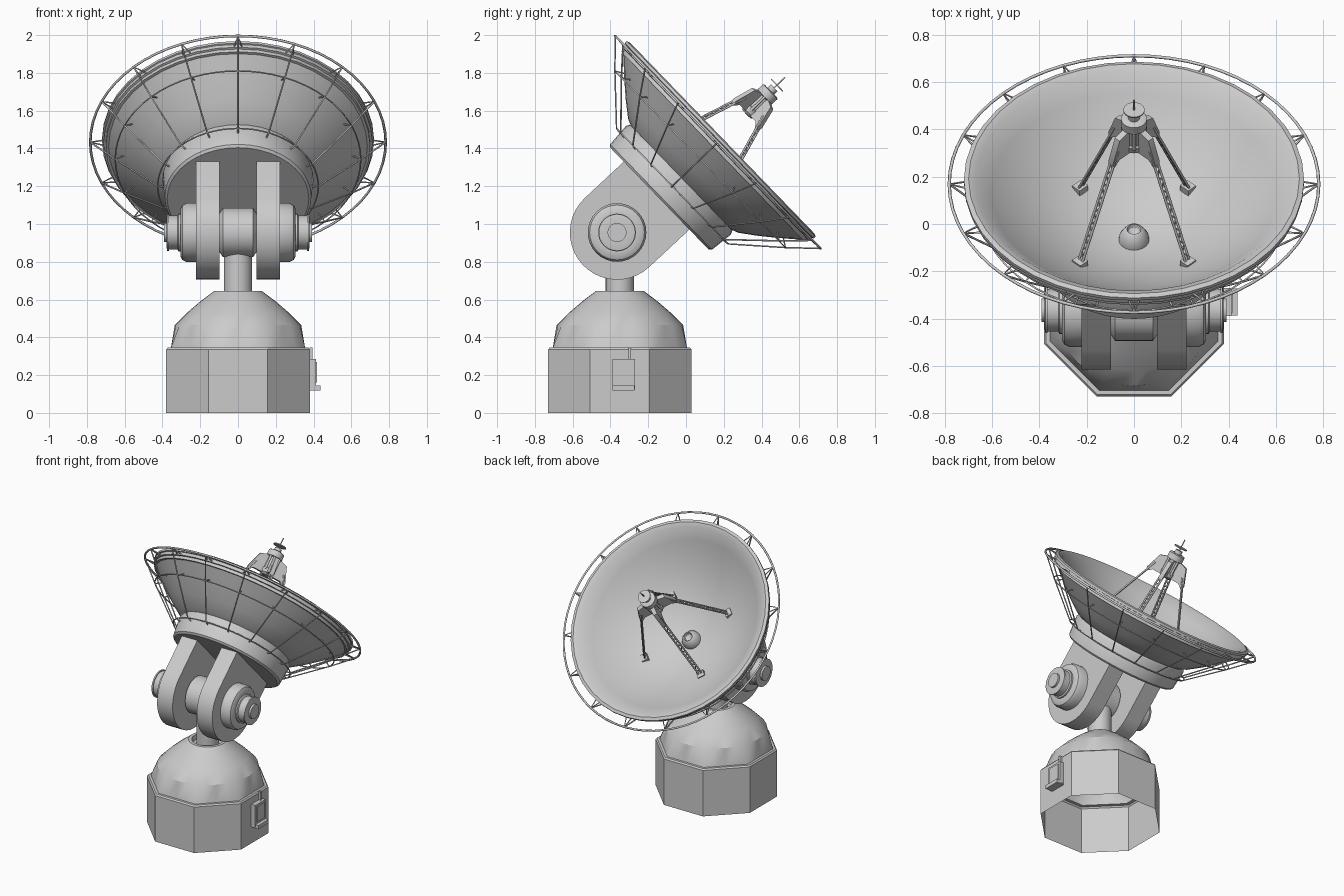
import bpy, bmesh, math
from mathutils import Matrix, Vector

if "Cube" in bpy.data.objects:
    bpy.data.objects.remove(bpy.data.objects["Cube"])

grey = bpy.data.materials.new("light_grey")
grey.diffuse_color = (0.6, 0.6, 0.6, 1)
grey.use_nodes = True
grey.node_tree.nodes["Principled BSDF"].inputs["Base Color"].default_value = grey.diffuse_color

PIVOT = Vector((0, -0.365, 0.955))
# dish frame: local z is the pointing axis, origin at the rim centre
DISH = Matrix.Translation((0, 0.183, 1.447)) @ Matrix.Rotation(math.radians(-46), 4, 'X')
AXLE = Matrix.Translation(PIVOT) @ Matrix.Rotation(math.pi / 2, 4, 'Y')
BASE = Matrix.Translation((0, -0.35, 0))


def finish(name, bm, mat=Matrix(), smooth=True, normals=True):
    if normals:
        bmesh.ops.recalc_face_normals(bm, faces=bm.faces)
    me = bpy.data.meshes.new(name)
    bm.to_mesh(me)
    bm.free()
    ob = bpy.data.objects.new(name, me)
    bpy.context.collection.objects.link(ob)
    ob.matrix_world = mat
    me.materials.append(grey)
    if smooth:
        bpy.ops.object.select_all(action='DESELECT')
        ob.select_set(True)
        bpy.context.view_layer.objects.active = ob
        bpy.ops.object.shade_smooth_by_angle(angle=math.radians(32))
    return ob


def lathe(name, profile, mat=Matrix(), n=32, turn=0.0, smooth=True, shape=None):
    """Revolve (radius, height) points about z; shape may alter the radius."""
    bm = bmesh.new()
    rings = []
    for i, (r, z) in enumerate(profile):
        if r == 0:
            rings.append([bm.verts.new((0, 0, z))] * n)
            continue
        ring = []
        for k in range(n):
            a = turn + 2 * math.pi * k / n
            q = shape(i, r, a) if shape else r
            ring.append(bm.verts.new((q * math.cos(a), q * math.sin(a), z)))
        rings.append(ring)
    for lo, hi in zip(rings, rings[1:]):
        for k in range(n):
            j = (k + 1) % n
            quad = list(dict.fromkeys((lo[k], lo[j], hi[j], hi[k])))
            if len(quad) > 2:
                bm.faces.new(quad)
    return finish(name, bm, mat, smooth)


def prism(name, pts, depth, mat):
    """Extrude a closed xy outline along z, centred."""
    bm = bmesh.new()
    f = bm.faces.new([bm.verts.new((x, y, -depth / 2)) for x, y in pts])
    ex = bmesh.ops.extrude_face_region(bm, geom=[f])
    top = [v for v in ex['geom'] if isinstance(v, bmesh.types.BMVert)]
    bmesh.ops.translate(bm, verts=top, vec=(0, 0, depth))
    return finish(name, bm, mat)


def box(name, lo, hi, mat=Matrix()):
    bm = bmesh.new()
    bmesh.ops.create_cube(bm, size=1)
    lo, hi = Vector(lo), Vector(hi)
    for v in bm.verts:
        v.co = (lo + hi) / 2 + Vector(a * b for a, b in zip(v.co, hi - lo))
    return finish(name, bm, mat, smooth=False)


def rods(name, paths, radius, mat=DISH, closed=False):
    """One tube per path."""
    cu = bpy.data.curves.new(name, 'CURVE')
    cu.dimensions = '3D'
    cu.bevel_depth, cu.bevel_resolution, cu.use_fill_caps = radius, 1, True
    for path in paths:
        sp = cu.splines.new('POLY')
        sp.points.add(len(path) - 1)
        for p, co in zip(sp.points, path):
            p.co = (*co, 1)
        sp.use_cyclic_u = closed
    cu.materials.append(grey)
    ob = bpy.data.objects.new(name, cu)
    bpy.context.collection.objects.link(ob)
    ob.matrix_world = mat


def polar(r, a, z):
    return Vector((r * math.cos(a), r * math.sin(a), z))


def circle(r, z, n=64):
    return [polar(r, 2 * math.pi * k / n, z) for k in range(n)]


# --- pedestal ---
C8 = math.cos(math.pi / 8)
lathe("base_wall", [(0.38 / C8, 0), (0.38 / C8, 0.335), (0.372 / C8, 0.345), (0.35 / C8, 0.345)],
      BASE, 8, math.pi / 8, smooth=False)


def octagon_foot(i, r, a):
    if i:
        return r
    b = (a + math.pi / 8) % (math.pi / 4) - math.pi / 8
    return r / math.cos(b)


lathe("base_dome", [(0.355, 0.345), (0.335, 0.465), (0.27, 0.53), (0.2, 0.59), (0.127, 0.645),
                    (0.105, 0.645), (0.1, 0.61), (0.075, 0.61)], BASE, 32, shape=octagon_foot)
lathe("neck", [(0.075, 0.6), (0.075, 0.9)], BASE, 24)

# --- access hatch on the right wall ---
box("hatch_box", (0.375, -0.39, 0.125), (0.412, -0.27, 0.285))
box("hatch_panel", (0.41, -0.375, 0.16), (0.418, -0.285, 0.27))
box("hatch_sill", (0.375, -0.388, 0.118), (0.437, -0.272, 0.145))
box("hatch_conduit", (0.378, -0.305, 0.28), (0.395, -0.29, 0.345))

# --- tilt joint ---
lathe("axle_drum", [(0.1, -0.1), (0.13, -0.08), (0.13, 0.08), (0.1, 0.1)], AXLE)
hub = [(0.155, 0.2), (0.155, 0.275), (0.145, 0.295), (0.125, 0.305), (0.1, 0.305), (0.1, 0.315),
       (0.09, 0.32), (0.09, 0.365), (0.097, 0.365), (0.097, 0.375), (0.08, 0.378),
       (0.05, 0.378), (0.05, 0.392), (0, 0.392)]
# arm outline in a frame whose x runs along the dish axis
ang = math.radians(43)
u, v = Vector((0, math.cos(ang), math.sin(ang))), Vector((0, -math.sin(ang), math.cos(ang)))
outline = [(0.3, -0.25)] + [(-0.25 * math.sin(t), -0.25 * math.cos(t))
                            for t in (math.pi * k / 20 for k in range(21))] + [(0.3, 0.25)]
for side, tag in ((1, "right"), (-1, "left")):
    lathe("hub_" + tag, [(r, z * side) for r, z in hub], AXLE)
    m = Matrix((u, v, u.cross(v))).transposed().to_4x4()
    prism("arm_" + tag, outline, 0.125, Matrix.Translation(PIVOT + Vector((0.16 * side, 0, 0))) @ m)

# --- dish ---
def bowl(r):
    return -0.35 + 0.35 * (r / 0.67) ** 2


lathe("collar", [(0, -0.45), (0.35, -0.45), (0.375, -0.45), (0.388, -0.438), (0.4, -0.31),
                 (0.39, -0.29), (0.36, -0.29)], DISH, 40)
shell = [(0.36, -0.30), (0.42, -0.275), (0.5, -0.215), (0.58, -0.148), (0.64, -0.095), (0.685, -0.055),
         (0.7, -0.055), (0.7, -0.035), (0.712, -0.033), (0.712, -0.012), (0.72, -0.01),
         (0.72, 0.005), (0.7, 0.012), (0.67, 0)]
inner = [0.67 * (1 - k / 10) for k in range(1, 10)] + [0]
lathe("dish", shell + [(r, bowl(r)) for r in inner], DISH, 40)
lathe("centre_horn", [(0.065, -0.35), (0.062, -0.325), (0.04, -0.29), (0.03, -0.285),
                      (0.025, -0.3), (0, -0.32)], DISH, 20)

# --- rear frame: hoop, ribs and struts ---
rods("outer_hoop", [circle(0.782, -0.02)], 0.007, closed=True)
rods("middle_ring", [circle(0.65, -0.15)], 0.004, closed=True)
rods("collar_ring", [circle(0.425, -0.355)], 0.004, closed=True)
angles = [2 * math.pi * k / 16 for k in range(16)]
rods("ribs", [[polar(0.782, a, -0.02), polar(0.65, a, -0.15), polar(0.425, a, -0.355),
               polar(0.39, a, -0.36)] for a in angles], 0.0045)
rods("rib_posts", [[polar(0.65, a, -0.15), polar(0.6, a, -0.12)] for a in angles], 0.004)
rods("hoop_struts", [[polar(0.705, a - 0.03, -0.025), polar(0.782, a, -0.02),
                      polar(0.705, a + 0.03, -0.025)] for a in angles], 0.0045)

# --- feed support: four lattice legs with pads and gussets ---
rails, lacing = [], []
for k in range(4):
    a = math.pi / 4 + k * math.pi / 2
    side = Vector((-math.sin(a), math.cos(a), 0)) * 0.011
    foot, top = polar(0.325, a, bowl(0.325)), polar(0.105, a, 0.25)
    rails += [[foot + side, top + side], [foot - side, top - side]]
    lacing.append([foot.lerp(top, i / 18) + side * (1 if i % 2 else -1) for i in range(19)])
    turn = DISH @ Matrix.Rotation(a, 4, 'Z')
    box(f"leg_pad_{k}", (0.3, -0.025, bowl(0.32) - 0.02), (0.345, 0.025, bowl(0.32) + 0.022), turn)
    prism(f"gusset_{k}", [(0.04, 0.2), (0.1, 0.2), (0.135, 0.17), (0.14, 0.2), (0.1, 0.31), (0.04, 0.33)],
          0.028, turn @ Matrix.Rotation(math.pi / 2, 4, 'X'))
rods("leg_rails", rails, 0.006)
rods("leg_lacing", lacing, 0.004)

# --- feed head ---
lathe("feed_head", [(0, 0.19), (0.03, 0.192), (0.045, 0.205), (0.048, 0.235), (0.04, 0.24), (0.04, 0.32),
                    (0.055, 0.325), (0.055, 0.365), (0.045, 0.37), (0.025, 0.37), (0.025, 0.395),
                    (0, 0.395)], DISH, 24)
rods("feed_conduits", [[polar(0.046, a, 0.225), polar(0.046, a, 0.33)]
                       for a in (math.pi * k / 4 for k in range(8))], 0.008)
lathe("tip_disc", [(0, 0.412), (0.045, 0.412), (0.045, 0.418), (0, 0.418)], DISH, 20)
rods("tip_spike", [[(0, 0, 0.39), (0, 0, 0.475)]], 0.004)
